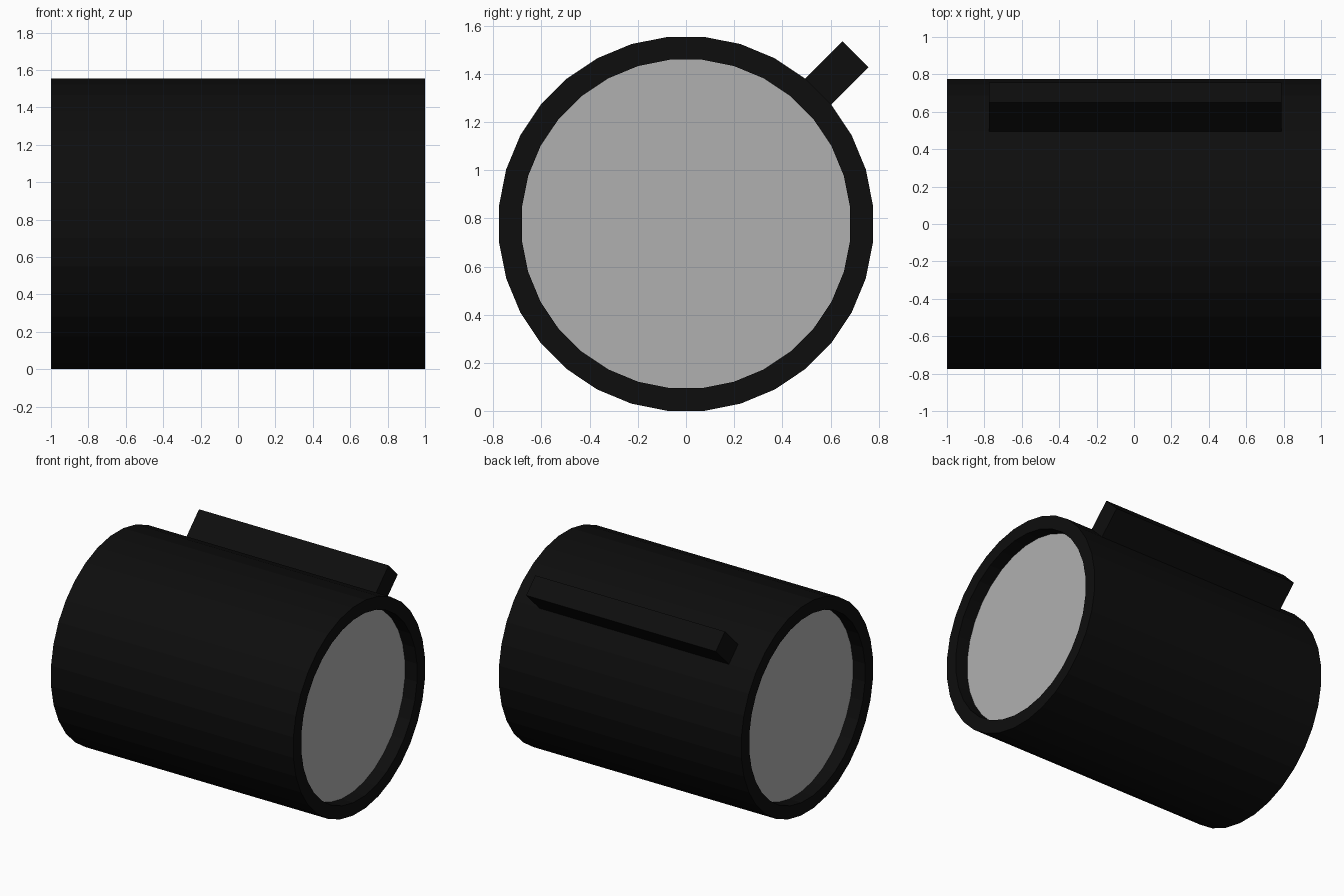
import bpy, bmesh
from math import pi, sin, cos

if "Cube" in bpy.data.objects:
    bpy.data.objects.remove(bpy.data.objects["Cube"])

SIDES, R_OUT, R_IN, ZC, RECESS = 32, 0.78, 0.685, 0.777, 0.1


def material(name, v):
    mat = bpy.data.materials.new(name)
    mat.diffuse_color = (v, v, v, 1)
    mat.use_nodes = True
    mat.node_tree.nodes["Principled BSDF"].inputs["Base Color"].default_value = mat.diffuse_color
    return mat


black = material("black_casing", 0.004)
grey = material("grey_disc", 0.435)


def ring(bm, x, r):
    """Ring of vertices round the x axis, with flats at top and sides."""
    angles = [(i + 0.5) * 2 * pi / SIDES for i in range(SIDES)]
    return [bm.verts.new((x, r * cos(a), ZC + r * sin(a))) for a in angles]


def finish(bm, name, mat):
    mesh = bpy.data.meshes.new(name)
    bm.to_mesh(mesh)
    bm.free()
    mesh.materials.append(mat)
    ob = bpy.data.objects.new(name, mesh)
    bpy.context.collection.objects.link(ob)
    return ob


# Casing: hollow drum with a recessed lip at each end
bm = bmesh.new()
profile = [(-1 + RECESS, R_IN), (-1, R_IN), (-1, R_OUT),
           (1, R_OUT), (1, R_IN), (1 - RECESS, R_IN)]
rings = [ring(bm, x, r) for x, r in profile]
for a, b in zip(rings, rings[1:]):
    for i in range(SIDES):
        j = (i + 1) % SIDES
        bm.faces.new((a[i], b[i], b[j], a[j]))
bmesh.ops.recalc_face_normals(bm, faces=bm.faces)
# make sure the outer wall faces outward
outer = max(bm.faces, key=lambda f: f.calc_center_median().z)
if outer.normal.z < 0:
    bmesh.ops.reverse_faces(bm, faces=bm.faces)
finish(bm, "drum_casing", black)

# Grey end discs, set back inside the lips
for name, s in (("left_end_disc", -1), ("right_end_disc", 1)):
    bm = bmesh.new()
    loop = ring(bm, s * (1 - RECESS), R_IN)
    bm.faces.new(loop if s > 0 else loop[::-1])
    finish(bm, name, grey)

# Rail: box standing on the casing flat at 45 degrees
bm = bmesh.new()
bmesh.ops.create_cube(bm, size=1)
r0, r1 = 0.77, 0.995
for v in bm.verts:
    v.co.x *= 1.565
    v.co.y *= 0.153
    v.co.z *= r1 - r0
rail = finish(bm, "top_rail", black)
rm = (r0 + r1) / 2
rail.location = (0.006, rm * sin(pi / 4), ZC + rm * cos(pi / 4))
rail.rotation_euler.x = -pi / 4
